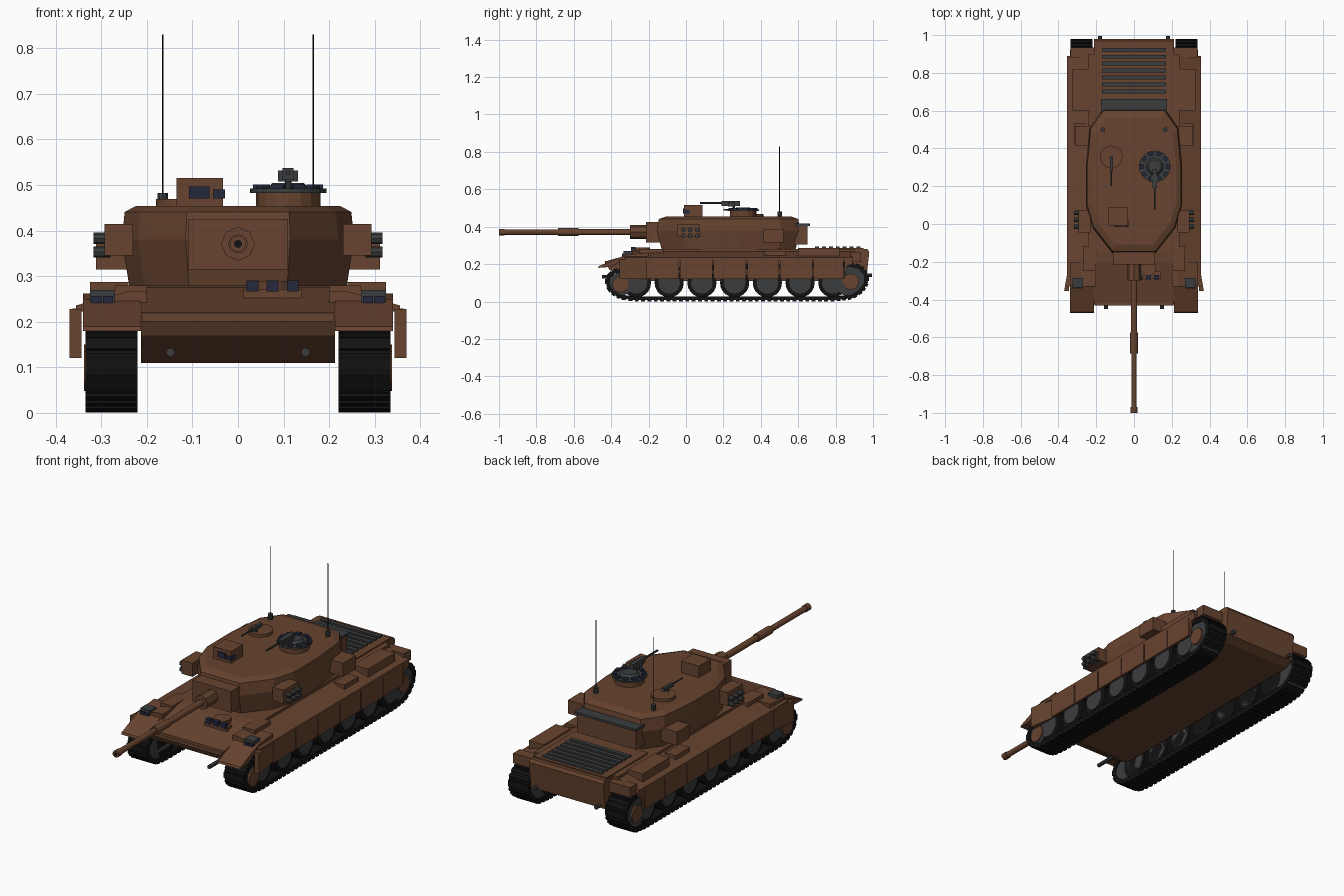
import bpy, bmesh, math
from mathutils import Vector, Matrix

if "Cube" in bpy.data.objects:
    bpy.data.objects.remove(bpy.data.objects["Cube"])


def material(name, rgb):
    m = bpy.data.materials.new(name)
    m.diffuse_color = (*rgb, 1)
    m.use_nodes = True
    m.node_tree.nodes["Principled BSDF"].inputs["Base Color"].default_value = m.diffuse_color
    return m


BROWN = material("brown_paint", (0.135, 0.057, 0.028))
GREY = material("dark_metal", (0.042, 0.046, 0.048))
BLACK = material("black_rubber", (0.006, 0.006, 0.006))
GLASS = material("dark_blue_glass", (0.018, 0.021, 0.047))


def finish(name, bm, mat):
    bmesh.ops.recalc_face_normals(bm, faces=bm.faces)
    me = bpy.data.meshes.new(name)
    bm.to_mesh(me)
    bm.free()
    me.materials.append(mat)
    ob = bpy.data.objects.new(name, me)
    bpy.context.collection.objects.link(ob)
    return ob


def loft(name, rings, mat, closed=False):
    """Skin equal-length rings; cap the ends, or join last to first."""
    bm = bmesh.new()
    vs = [[bm.verts.new(p) for p in r] for r in rings]
    n = len(vs[0])
    pairs = list(zip(vs, vs[1:])) + ([(vs[-1], vs[0])] if closed else [])
    for a, b in pairs:
        for i in range(n):
            j = (i + 1) % n
            bm.faces.new((a[i], a[j], b[j], b[i]))
    if not closed:
        bm.faces.new(vs[0])
        bm.faces.new(vs[-1])
    return finish(name, bm, mat)


def side_prism(name, yz, x0, x1, mat):
    return loft(name, [[(x, y, z) for y, z in yz] for x in (x0, x1)], mat)


def box(name, x0, x1, y0, y1, z0, z1, mat):
    return side_prism(name, [(y0, z0), (y1, z0), (y1, z1), (y0, z1)], x0, x1, mat)


def cyl(name, p0, p1, r, mat, n=16, r2=None):
    p0, p1 = Vector(p0), Vector(p1)
    d = p1 - p0
    bm = bmesh.new()
    rot = d.to_track_quat('Z', 'Y').to_matrix().to_4x4()
    bmesh.ops.create_cone(bm, cap_ends=True, segments=n, radius1=r,
                          radius2=r if r2 is None else r2, depth=d.length,
                          matrix=Matrix.Translation((p0 + p1) / 2) @ rot)
    return finish(name, bm, mat)


# Hull tub, with wedge nose and sloped tail
side_prism("hull", [(-.30, .11), (-.41, .17), (-.425, .2), (-.415, .22), (-.2, .275),
                    (-.15, .28), (.97, .28), (.98, .265), (.965, .13), (.92, .11)],
           -.213, .213, BROWN)
box("nose_rib", -.21, .21, -.432, -.41, .2, .218, BROWN)

# Running gear and fenders, one set per side
TRACK = [(-.28, .008), (.80, .008), (.89, .018), (.945, .055), (.972, .10), (.97, .15),
         (.935, .19), (.87, .205), (.2, .19), (-.33, .178), (-.39, .165),
         (-.425, .13), (-.425, .085), (-.40, .045), (-.35, .017)]


def inset(p, k=.02):
    """Push a track point inward, away from the outline."""
    c = Vector((min(max(p[0], -.34), .87), .1))
    v = Vector(p)
    return v - (v - c).normalized() * k


for s, side in ((1, "right"), (-1, "left")):
    rings = []
    for p in TRACK:
        q = inset(p)
        rings.append([(s * .22, *p), (s * .335, *p), (s * .335, *q), (s * .22, *q)])
    loft("track_band_" + side, rings, BLACK, closed=True)

    # Raised pads along the track
    bm = bmesh.new()
    for a, b in zip(TRACK, TRACK[1:] + TRACK[:1]):
        a, b = Vector(a), Vector(b)
        d = b - a
        n = max(1, round(d.length / .034))
        for i in range(n):
            c = a + d * ((i + .5) / n)
            m = (Matrix.Translation((s * .2775, c.x, c.y))
                 @ Matrix.Rotation(math.atan2(d.y, d.x), 4, 'X')
                 @ Matrix.Diagonal((.115, d.length / n * .62, .014, 1)))
            bmesh.ops.create_cube(bm, size=1, matrix=m)
    finish("track_pads_" + side, bm, BLACK)

    # Road wheels with tyres
    for i in range(7):
        y = -.265 + .175 * i
        cyl("tyre", (s * .225, y, .1), (s * .325, y, .1), .078, BLACK, 20)
        cyl("wheel_disc", (s * .225, y, .1), (s * .331, y, .1), .058, GREY, 16)
    for nm, y, z, r in (("idler", -.35, .092, .062), ("sprocket", .88, .106, .082)):
        cyl(nm, (s * .225, y, z), (s * .329, y, z), r, GREY, 16)
        cyl(nm + "_hub", (s * .3, y, z), (s * .338, y, z), .044, BROWN, 12)

    # Fender with outward slope, and angled front flap
    fender = [(.2, .225), (.355, .222), (.355, .236), (.235, .268), (.2, .268)]
    loft("fender_" + side, [[(s * x, y, z) for x, z in fender] for y in (-.33, .89)], BROWN)
    box("rear_fender_" + side, s * .2, s * .335, .88, .935, .21, .262, BROWN)
    side_prism("front_flap_" + side, [(-.47, .18), (-.465, .19), (-.32, .25), (-.2, .262),
                                      (-.2, .235), (-.33, .225), (-.40, .185)],
               s * .213, s * .34, BROWN)
    box("upper_hull_" + side, s * .2, s * .24, -.2, .9, .255, .28, BROWN)
    box("deck_shoulder_" + side, s * .2, s * .27, -.25, -.12, .24, .28, BROWN)

    # Skirt panels
    ys = [-.215, -.035, .145, .325, .5, .68, .845]
    for y0, y1 in zip(ys, ys[1:]):
        box("skirt_panel", s * .343, s * .355, y0 + .003, y1 - .003, .12, .23, BROWN)
    side_prism("rear_skirt", [(.848, .12), (.862, .19), (.89, .2), (.89, .23), (.848, .23)],
               s * .343, s * .355, BROWN)
    loft("front_skirt", [[(s * (.343 + o), -.355, .12 + t), (s * (.343 + o), -.355, .228),
                          (s * .343, -.2, .23), (s * .343, -.2, .12)]
                         for o, t in ((0, 0), (.027, 0))], BROWN)

    # Stowage boxes on the fenders
    box("fender_box_rear", s * .24, s * .325, .6, .82, .235, .287, BROWN)
    box("fender_box_front", s * .255, s * .315, .42, .535, .23, .27, BROWN)

    # Headlamps
    box("lamp_housing", s * .27, s * .325, -.335, -.285, .23, .27, GREY)
    for x in (.285, .311):
        box("lamp_glass", s * (x - .011), s * (x + .011), -.341, -.334, .238, .256, GLASS)

    # Tow hooks
    cyl("front_tow_hook", (s * .148, -.45, .133), (s * .148, -.33, .133), .01, GREY, 8)
    cyl("rear_tow_hook", (s * .18, .95, .14), (s * .18, .995, .14), .01, GREY, 8)

    # Turret side stowage and smoke tubes
    box("turret_side_box", s * .22, s * .312, .415, .52, .315, .385, BROWN)
    box("launcher_mount", s * .23, s * .293, -.045, .075, .345, .415, BROWN)
    for y in (-.015, .022, .059):
        for z in (.353, .383):
            cyl("smoke_tube", (s * .28, y, z), (s * .317, y, z), .0125, GREY, 8)

    # Antennas
    cyl("antenna_base", (s * .165, .5, .44), (s * .165, .5, .482), .012, GREY, 10)
    cyl("antenna", (s * .165, .5, .48), (s * .165, .5, .83), .002, BLACK, 6)

# Engine deck with slats
box("engine_deck", -.21, .21, .61, .95, .275, .286, BROWN)
for i in range(7):
    y = .69 + .037 * i
    box("deck_slat", -.17, .17, y, y + .021, .284, .294, GREY)

# Driver's hatch and periscopes
cyl("driver_hatch", (.075, -.235, .25), (.075, -.235, .288), .042, BROWN, 14)
box("periscope_base", .012, .14, -.29, -.25, .25, .272, BROWN)
for x in (.032, .076, .12):
    box("driver_periscope", x - .013, x + .013, -.295, -.27, .266, .291, GLASS)

# Turret shell
half = [(.115, -.155), (.22, -.02), (.255, .1), (.255, .3), (.235, .51), (.165, .61)]
outline = half + [(-x, y) for x, y in reversed(half)]
loft("turret", [[(x * k, .23 + (y - .23) * k, z) for x, y in outline]
                for z, k in ((.27, .93), (.285, .94), (.38, 1), (.441, .975), (.454, .88))], BROWN)

# Rear stowage rack
box("bustle_box", -.17, .17, .56, .65, .305, .405, BROWN)
box("bustle_lid", -.175, .175, .58, .662, .405, .416, GREY)

# Mantlet and gun
box("mantlet", -.11, .11, -.215, -.12, .315, .425, BROWN)
for nm, y0, y1, r, n in (("gun_collar", -.2, -.3, .037, 8), ("gun_barrel", -.28, -.99, .0145, 14),
                         ("barrel_root", -.28, -.58, .0165, 14), ("bore_evacuator", -.575, -.685, .021, 14),
                         ("muzzle", -.97, -1, .018, 14)):
    cyl(nm, (0, y0, .371), (0, y1, .371), r, BROWN, n)
cyl("bore", (0, -.99, .371), (0, -1.0005, .371), .009, BLACK, 10)

# Sight box
box("sight_box", -.135, -.033, -.01, .088, .44, .515, BROWN)
box("sight_window", -.107, -.062, -.016, -.008, .47, .497, GLASS)
box("sight_small_window", -.055, -.029, -.016, .02, .47, .49, GLASS)

# Commander's cupola with periscope ring
cx, cy = .11, .305
cyl("cupola_drum", (cx, cy, .44), (cx, cy, .485), .071, BROWN, 16)
cyl("cupola_ring", (cx, cy, .483), (cx, cy, .492), .084, GREY, 20)
cyl("cupola_hatch", (cx, cy, .49), (cx, cy, .504), .048, GREY, 16, .035)
bm = bmesh.new()
for i in range(10):
    m = (Matrix.Translation((cx, cy, .494)) @ Matrix.Rotation(i * math.tau / 10, 4, 'Z')
         @ Matrix.Translation((.068, 0, 0)) @ Matrix.Diagonal((.018, .026, .014, 1)))
    bmesh.ops.create_cube(bm, size=1, matrix=m)
finish("cupola_periscopes", bm, GLASS)

# Cupola machine gun
cyl("gun_post", (cx, .255, .49), (cx, .255, .525), .007, GREY, 8)
box("gun_body", cx - .012, cx + .012, .19, .29, .512, .537, GREY)
box("gun_ammo", cx - .022, cx + .022, .225, .26, .508, .532, GREY)
cyl("gun_tube", (cx, .2, .526), (cx, .075, .526), .005, GREY, 8)

# Loader's hatch and machine gun
cyl("loader_hatch", (-.12, .355, .44), (-.12, .355, .469), .06, BROWN, 16)
cyl("loader_gun_post", (-.12, .32, .46), (-.12, .32, .49), .006, GREY, 8)
box("loader_gun_body", -.128, -.112, .28, .36, .483, .501, GREY)
cyl("loader_gun_tube", (-.12, .29, .492), (-.12, .2, .492), .004, GREY, 8)
